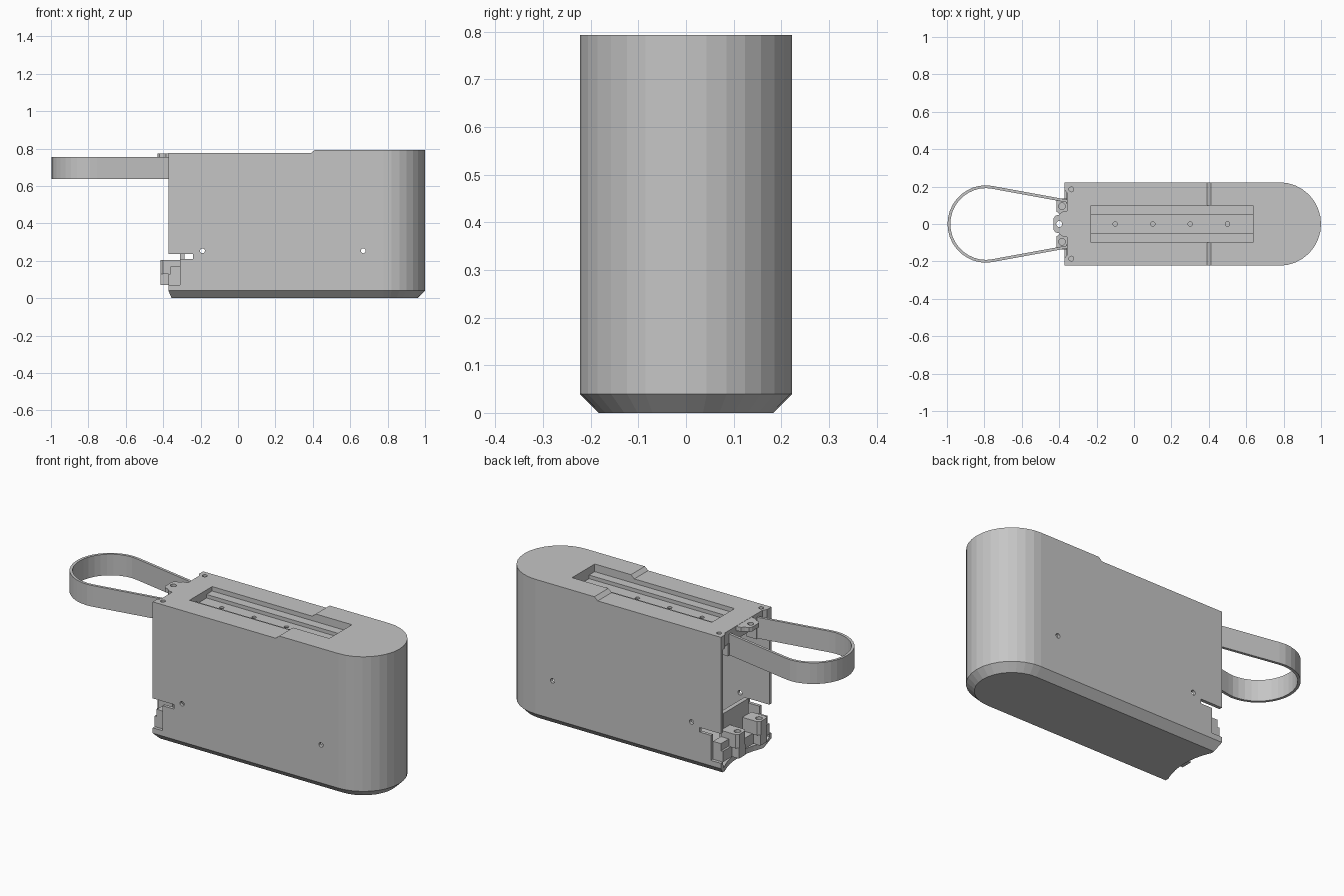
import bpy, bmesh, math
from mathutils import Vector

if "Cube" in bpy.data.objects:
    bpy.data.objects.remove(bpy.data.objects["Cube"])

grey = bpy.data.materials.new("plain grey")
grey.use_nodes = True
COL = (0.56, 0.56, 0.56, 1)
grey.diffuse_color = COL
grey.node_tree.nodes["Principled BSDF"].inputs["Base Color"].default_value = COL


def loft(name, rings):
    """Closed solid through a stack of rings with equal point counts."""
    bm = bmesh.new()
    vs = [[bm.verts.new(p) for p in ring] for ring in rings]
    n = len(vs[0])
    for a, b in zip(vs, vs[1:]):
        for i in range(n):
            bm.faces.new((a[i], a[(i + 1) % n], b[(i + 1) % n], b[i]))
    bm.faces.new(vs[0][::-1])
    bm.faces.new(vs[-1])
    bmesh.ops.recalc_face_normals(bm, faces=bm.faces)
    me = bpy.data.meshes.new(name)
    bm.to_mesh(me)
    bm.free()
    me.materials.append(grey)
    ob = bpy.data.objects.new(name, me)
    bpy.context.collection.objects.link(ob)
    return ob


def box(name, x0, x1, y0, y1, z0, z1):
    pts = [(x0, y0), (x1, y0), (x1, y1), (x0, y1)]
    return loft(name, [[(x, y, z) for x, y in pts] for z in (z0, z1)])


def prism(name, pts, z0, z1):
    return loft(name, [[(x, y, z) for x, y in pts] for z in (z0, z1)])


def circle(cx, cy, r, n=16):
    return [(cx + r * math.cos(2 * math.pi * i / n),
             cy + r * math.sin(2 * math.pi * i / n)) for i in range(n)]


def cut(ob, cutters):
    """Subtract each cutter, then delete it."""
    for c in cutters:
        c.hide_render = True
        m = ob.modifiers.new("cut", "BOOLEAN")
        m.operation, m.solver, m.object = "DIFFERENCE", "EXACT", c
        bpy.context.view_layer.update()
        dg = bpy.context.evaluated_depsgraph_get()
        me = bpy.data.meshes.new_from_object(ob.evaluated_get(dg))
        ob.modifiers.clear()
        ob.data = me
        bpy.data.objects.remove(c)


def plan(r, left, n=16):
    """Straight sides with a half-round right end."""
    arc = [(0.777 + r * math.cos(a), r * math.sin(a))
           for a in (math.pi * (i / n - 0.5) for i in range(n + 1))]
    return arc + [(left, r), (left, -r)]


# Hollow body with chamfered base and rounded end
levels = [(0.0, 0.183, -0.355), (0.04, 0.223, -0.372), (0.793, 0.223, -0.372)]
body = loft("body_shell", [[(x, y, z) for x, y in plan(r, l)] for z, r, l in levels])
inside = [(0.03, 0.18, -0.6), (0.055, 0.205, -0.6), (0.70, 0.205, -0.6)]
cavity = loft("cavity", [[(x, y, z) for x, y in plan(r, l)] for z, r, l in inside])

# Lower front half of the lid, with a short ramp
ramp = [(-0.6, 0.775), (0.39, 0.775), (0.412, 0.794), (0.412, 0.9), (-0.6, 0.9)]
step = loft("step", [[(x, y, z) for x, z in ramp] for y in (-0.5, 0.5)])

cutters = [cavity, step,
           # stepped recess in the lid
           box("recess", -0.23, 0.635, -0.1, 0.1, 0.75, 0.9),
           box("groove", -0.23, 0.635, -0.05, 0.05, 0.73, 0.9),
           # side wall notch and slot near the open end
           box("notch", -0.6, -0.31, -0.5, 0.5, 0.07, 0.215),
           box("slot", -0.6, -0.24, -0.5, 0.5, 0.21, 0.235),
           # curved edges at the open end
           prism("floor_scoop", circle(-0.72, 0, 0.4, 64), -0.1, 0.065),
           prism("lid_scoop", [(-0.5, -0.185), (-0.372, -0.185), (-0.358, -0.165),
                               (-0.358, 0.165), (-0.372, 0.185), (-0.5, 0.185)], 0.69, 0.9)]
for x in (-0.1, 0.1, 0.3, 0.5):
    cutters.append(prism("groove_hole", circle(x, 0, 0.012), 0.715, 0.8))
for y in (-0.185, 0.185):
    cutters.append(prism("lid_hole", circle(-0.335, y, 0.013), 0.74, 0.8))
for x in (-0.19, 0.67):
    ring = circle(x, 0.253, 0.013)
    cutters.append(loft("wall_hole", [[(a, y, b) for a, b in ring] for y in (-0.5, 0.5)]))
cut(body, cutters)

# Tab on the lid edge
tab = prism("lid_tab", [(-0.35, -0.07), (-0.35, 0.07), (-0.385, 0.065), (-0.4, 0.05),
                        (-0.42, 0.045), (-0.43, 0.03), (-0.43, -0.03), (-0.42, -0.045),
                        (-0.4, -0.05), (-0.385, -0.065)], 0.75, 0.774)
cut(tab, [prism("tab_hole", circle(-0.4, 0, 0.016), 0.7, 0.8)])

# Carrying strap: a thin band following a teardrop path
path = [Vector((-0.34, 0.127)), Vector((-0.755, 0.203))]
path += [Vector((-0.79 + 0.207 * math.cos(a), 0.207 * math.sin(a)))
         for a in (math.radians(80 + 200 * i / 20) for i in range(1, 20))]
path += [Vector((-0.755, -0.203)), Vector((-0.34, -0.127))]
inner = []
for i, p in enumerate(path):
    t = (path[min(i + 1, len(path) - 1)] - path[max(i - 1, 0)]).normalized()
    inner.append(p + 0.015 * Vector((-t.y, t.x)))
outline = [tuple(p) for p in path] + [tuple(p) for p in reversed(inner)]
prism("strap", outline, 0.637, 0.755)
for s in (-1, 1):
    box("strap_anchor", -0.36, -0.3, s * 0.125 - 0.018, s * 0.125 + 0.018, 0.635, 0.705)

# Latch bracket inside the open end
box("bracket_bar", -0.372, -0.31, -0.205, 0.205, 0.07, 0.13)
box("bracket_plate", -0.31, -0.285, -0.11, 0.11, 0.028, 0.29)
for s, side in ((-1, "right"), (1, "left")):
    y = s * 0.095
    lug = prism(side + "_bracket_lug",
                [(-0.31, y - 0.04), (-0.31, y + 0.04), (-0.4, y + 0.04),
                 (-0.415, y + 0.025), (-0.415, y - 0.025), (-0.4, y - 0.04)], 0.128, 0.205)
    cut(lug, [prism("lug_hole", circle(-0.385, y, 0.018), 0.1, 0.3)])
    box(side + "_bracket_foot", -0.415, -0.35, y - 0.03, y + 0.03, 0.07, 0.129)
    box(side + "_bracket_arm", -0.36, -0.31, s * 0.17 - 0.035, s * 0.17 + 0.035, 0.129, 0.17)
